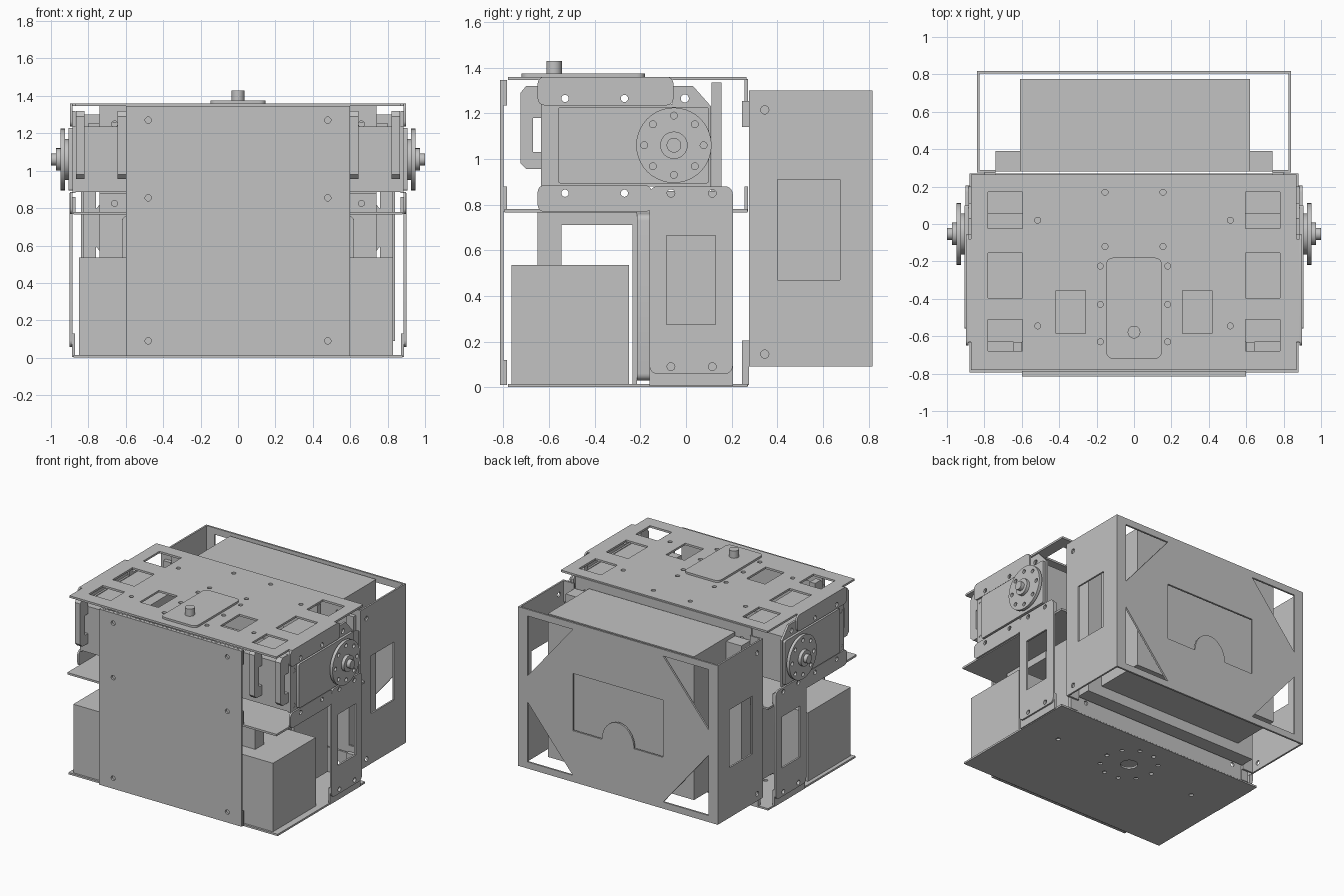
import bpy, math
from mathutils import Matrix

if "Cube" in bpy.data.objects:
    bpy.data.objects.remove(bpy.data.objects["Cube"])

grey = bpy.data.materials.new("metal_grey")
grey.use_nodes = True
COL = (0.54, 0.54, 0.54, 1)
grey.diffuse_color = COL
bsdf = next(n for n in grey.node_tree.nodes if n.type == 'BSDF_PRINCIPLED')
bsdf.inputs["Base Color"].default_value = COL

# 2D sketch planes: columns are u, v and normal
PLANES = {
    "xy": Matrix.Identity(4),
    "xz": Matrix(((1, 0, 0, 0), (0, 0, -1, 0), (0, 1, 0, 0), (0, 0, 0, 1))),
    "yz": Matrix(((0, 0, 1, 0), (1, 0, 0, 0), (0, 1, 0, 0), (0, 0, 0, 1))),
}


def circle(u, v, r, n=16):
    return [(u + r * math.cos(2 * math.pi * i / n), v + r * math.sin(2 * math.pi * i / n)) for i in range(n)]


def ring(u, v, radius, r, n):
    return [circle(x, y, r) for x, y in circle(u, v, radius, n)]


def rect(u0, u1, v0, v1, r=0):
    if not r:
        return [(u0, v0), (u1, v0), (u1, v1), (u0, v1)]
    pts = []
    corners = [(u1 - r, v1 - r), (u0 + r, v1 - r), (u0 + r, v0 + r), (u1 - r, v0 + r)]
    for k, (cu, cv) in enumerate(corners):
        for i in range(6):
            a = math.pi / 2 * (k + i / 5)
            pts.append((cu + r * math.cos(a), cv + r * math.sin(a)))
    return pts


def plate(name, plane, lo, hi, outline, holes=()):
    """Sheet with holes, between lo and hi along the plane's world axis."""
    cu = bpy.data.curves.new(name, 'CURVE')
    cu.dimensions = '2D'
    cu.fill_mode = 'BOTH'
    cu.extrude = (hi - lo) / 2
    for loop in [outline, *holes]:
        sp = cu.splines.new('POLY')
        sp.points.add(len(loop) - 1)
        for p, (u, v) in zip(sp.points, loop):
            p.co = (u, v, 0, 1)
        sp.use_cyclic_u = True
    tmp = bpy.data.objects.new(name, cu)
    bpy.context.scene.collection.objects.link(tmp)
    bpy.context.view_layer.update()
    mesh = bpy.data.meshes.new_from_object(tmp.evaluated_get(bpy.context.evaluated_depsgraph_get()))
    bpy.data.objects.remove(tmp)
    axis = {"xy": 2, "xz": 1, "yz": 0}[plane]
    shift = [0, 0, 0]
    shift[axis] = (lo + hi) / 2
    mesh.transform(Matrix.Translation(shift) @ PLANES[plane])
    mesh.materials.clear()
    mesh.materials.append(grey)
    for p in mesh.polygons:
        p.material_index = 0
        p.use_smooth = True
    mesh.set_sharp_from_angle(angle=math.radians(30))
    ob = bpy.data.objects.new(name, mesh)
    bpy.context.scene.collection.objects.link(ob)
    return ob


def box(name, x0, x1, y0, y1, z0, z1):
    return plate(name, "xy", z0, z1, rect(min(x0, x1), max(x0, x1), y0, y1))


def side_plate(name, s, x0, x1, outline, holes=()):
    return plate(name, "yz", min(s * x0, s * x1), max(s * x0, s * x1), outline, holes)


T = 0.014

# Top deck with windows and screw holes
windows, screws = [], []
for s in (-1, 1):
    for u0, u1, v0, v1 in ((.595, .78, -.025, .17), (.595, .78, -.395, -.155),
                           (.595, .78, -.68, -.51), (.26, .417, -.585, -.355)):
        windows.append(rect(*sorted((s * u0, s * u1)), v0, v1))
    for u, v in ((.515, .02), (.515, -.545), (.155, .17), (.155, -.12),
                 (.18, -.225), (.18, -.43), (.18, -.63)):
        screws.append(circle(s * u, v, .016))
plate("top_deck", "xy", 1.345, 1.36, rect(-.872, .868, -.78, .265), windows + screws)
plate("top_cover", "xy", 1.36, 1.375, rect(-.148, .148, -.72, -.18, .035))
plate("antenna_post", "xy", 1.37, 1.43, circle(0, -.578, .034, 24))

# Middle and bottom decks
plate("middle_deck", "xy", .765, .78, rect(-.88, .88, -.795, .27))
plate("bottom_deck", "xy", 0, T, rect(-.88, .88, -.78, .27),
      [circle(0, -.053, .06, 24), circle(.6, -.1, .016), circle(-.6, -.1, .016)]
      + ring(0, -.053, .2, .015, 10))

# Front panel and the flanges folded behind it
plate("front_panel", "xz", -.815, -.80, rect(-.6, .6, .01, 1.345),
      [circle(s * .48, z, .017) for s in (-1, 1) for z in (1.27, .855, .09)])
for name, z0, z1 in (("top", 1.235, 1.345), ("middle", .77, .88), ("bottom", .01, .12)):
    plate(name + "_front_flange", "xz", -.799, -.785, rect(-.6, .6, z0, z1))
for name, z0, z1 in (("top", 1.15, 1.35), ("middle", .77, .88), ("bottom", .005, .2)):
    plate(name + "_rear_flange", "xz", .257, .271, rect(-.74, .74, z0, z1),
          [circle(s * .66, (z0 + z1) / 2, .016) for s in (-1, 1)])

# Battery box under the middle deck, with its hangers
box("battery_box", -.85, .83, -.765, -.25, T, .535)
for s in (-1, 1):
    box("battery_hanger", s * .3, s * .6, -.65, -.545, .535, .765)
    box("hanger_rail", s * .3, s * .6, -.545, -.22, .71, .765)

# Turning motor standing in the middle of the lower level
box("lower_motor", -.62, .62, -.16, .19, .05, .74)
plate("lower_motor_cap", "xz", -.215, -.16, rect(-.62, .62, .03, .76, .03))
plate("lower_motor_sheet", "xz", -.235, -.215, rect(-.6, .6, T, .765))

# Rear bracket: back panel with corner cut-outs and a window with a round tongue
tongue = [(.135 * math.cos(a), .48 + .16 * math.sin(a)) for a in [math.pi * (1 - i / 16) for i in range(17)]]
window = [(-.38, .48), *tongue, (.38, .48), (.38, .915), (-.38, .915)]
triangles = [[(s * .76, 0.695 + t * .555), (s * .38, 0.695 + t * .555), (s * .76, 0.695 + t * .1)]
             for s in (-1, 1) for t in (-1, 1)]
plate("back_panel", "xz", .804, .818, rect(-.84, .84, .09, 1.30), [window] + triangles)
for s in (-1, 1):
    side_plate("rear_side_panel", s, .827, .84, rect(.275, .81, .09, 1.30),
               [rect(.40, .675, .47, .91), circle(.345, 1.215, .018), circle(.345, .145, .018)])
    for z in (.09, 1.14):
        box("rear_corner_tab", s * .74, s * .835, .276, .29, z, z + .16)
        box("rear_corner_spacer", s * .74, s * .80, .245, .275, z - .08 if z < 1 else z, z + .115)

# Rear load block and its carrier
box("rear_block", -.61, .62, .28, .775, .2, 1.29)
box("block_carrier", -.74, .74, .28, .39, .12, 1.26)

for s in (-1, 1):
    # Side flanges holding the upper motors
    side_plate("upper_side_flange", s, .884, .898,
               rect(-.65, -.055, 1.235, 1.36, .03), [circle(y, 1.265, .016) for y in (-.53, -.27)])
    side_plate("lower_side_flange", s, .884, .898,
               rect(-.65, -.15, .768, .885, .03), [circle(y, .85, .016) for y in (-.53, -.27)])
    box("flange_bend_top", s * .865, s * .89, -.63, -.08, 1.345, 1.36)

    # Upper motor: body, raised cover, ear frame and output disc
    box("motor_body", s * .48, s * .884, -.63, .06, .885, 1.235)
    side_plate("motor_cover", s, .88, .905, rect(-.56, .1, .893, 1.228, .012))
    side_plate("motor_side_sheet", s, .87, .886,
               [(-.635, .88), (.11, .88), (.11, 1.23), (.03, 1.32), (-.06, 1.32), (-.06, 1.24), (-.635, 1.24)],
               [circle(-.595, 1.19, .018), circle(-.595, .925, .018), circle(-.005, 1.265, .018)])
    box("motor_mount", s * .3, s * .59, .112, .155, .78, 1.335)

    # Hooked ears in front of the motor
    for x in (.60, .82):
        side_plate("motor_ear", s, x, x + .045,
                   [(-.63, 1.32), (-.70, 1.32), (-.725, 1.29), (-.725, .98), (-.70, .955), (-.63, .955),
                    (-.63, 1.03), (-.67, 1.03), (-.67, 1.18), (-.63, 1.18)])
    side_plate("output_disc", s, .925, .948, circle(-.053, 1.06, .165, 40),
               ring(-.053, 1.06, .13, .015, 8))
    side_plate("output_boss", s, .90, .93, circle(-.053, 1.06, .11, 32))
    side_plate("output_hub", s, .945, .972, circle(-.053, 1.06, .06, 28))
    side_plate("output_shaft", s, .97, 1.0, circle(-.053, 1.06, .032, 24))

    # Leg bracket on each side with window and rounded corners
    side_plate("leg_bracket", s, .886, .90, rect(-.16, .205, .058, .88, .035),
               [rect(-.085, .13, .275, .665)]
               + [circle(y, z, .017) for y in (-.066, .115) for z in (.09, .85)])
    side_plate("bracket_foot", s, .872, .888, rect(-.16, .205, .005, .13),
               [circle(y, .09, .017) for y in (-.066, .115)])
    side_plate("bracket_top_tab", s, .868, .884, rect(-.16, .2, .77, .86))
